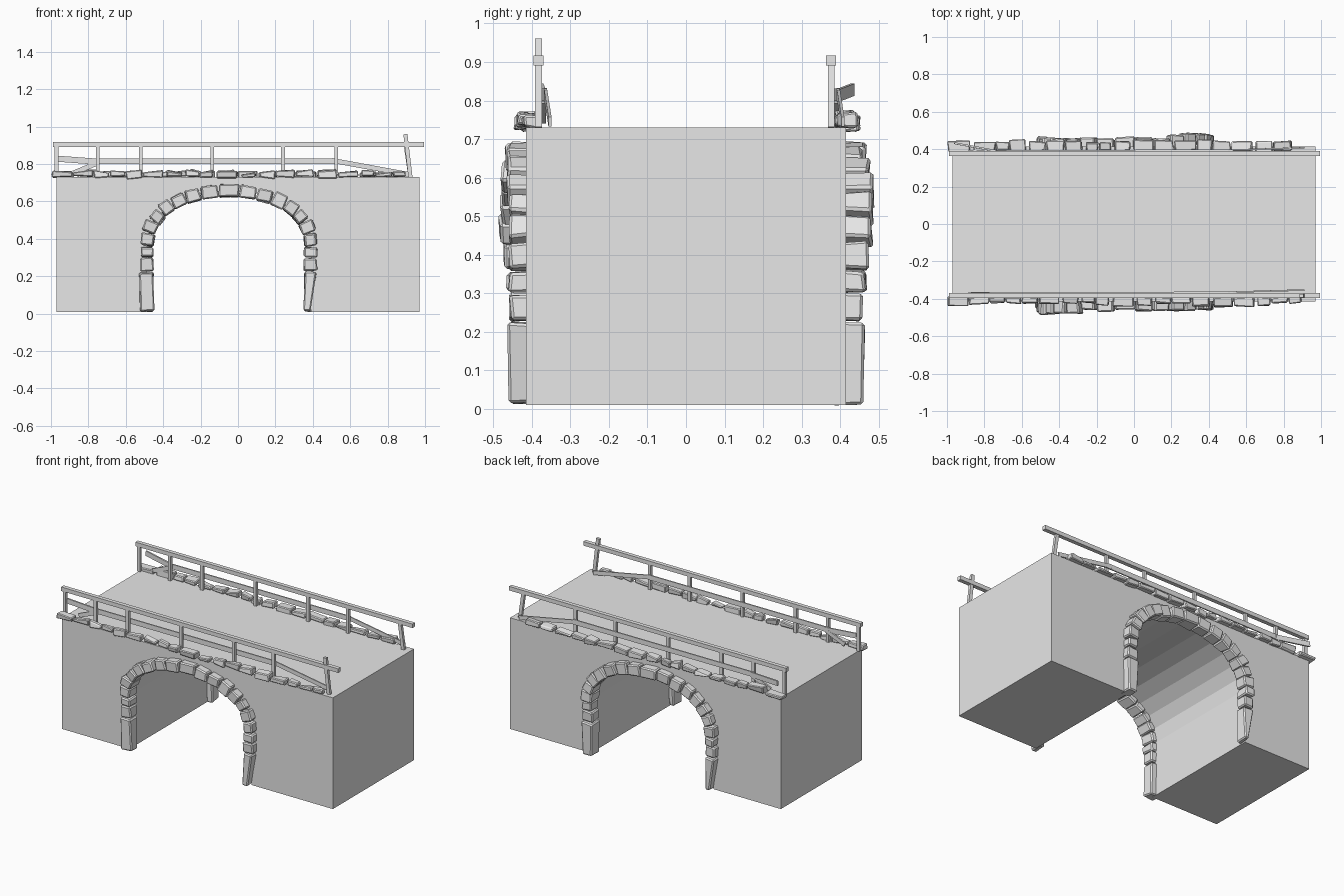
import bpy, bmesh, math, random
from mathutils import Vector, Matrix

random.seed(7)
if "Cube" in bpy.data.objects:
    bpy.data.objects.remove(bpy.data.objects["Cube"], do_unlink=True)

stone_grey = bpy.data.materials.new("plain grey")
stone_grey.use_nodes = True
stone_grey.diffuse_color = (0.8, 0.8, 0.8, 1)
stone_grey.node_tree.nodes["Principled BSDF"].inputs["Base Color"].default_value = (0.8, 0.8, 0.8, 1)

CX, RX, SPRING, RISE, BASE, DECK, HALF = -0.049, 0.438, 0.36, 0.297, 0.01, 0.73, 0.415


def finish(name, bm):
    bmesh.ops.recalc_face_normals(bm, faces=bm.faces[:])
    mesh = bpy.data.meshes.new(name)
    bm.to_mesh(mesh)
    bm.free()
    mesh.materials.append(stone_grey)
    obj = bpy.data.objects.new(name, mesh)
    bpy.context.collection.objects.link(obj)
    return obj


def prism(bm, outline, y0, y1, jitter=0.0, bevel=0.0):
    """Extrude an x-z outline along y, then roughen and chamfer it."""
    part = bmesh.new()
    face = part.faces.new([part.verts.new((x, y0, z)) for x, z in outline])
    ext = bmesh.ops.extrude_face_region(part, geom=[face])
    for v in ext["geom"]:
        if isinstance(v, bmesh.types.BMVert):
            v.co.y = y1
    for v in part.verts:
        v.co += Vector([random.uniform(-jitter, jitter) for _ in range(3)])
    bmesh.ops.recalc_face_normals(part, faces=part.faces[:])
    if bevel:
        bmesh.ops.bevel(part, geom=part.edges[:], offset=bevel, segments=1,
                        affect='EDGES', clamp_overlap=True)
    temp = bpy.data.meshes.new("temp")
    part.to_mesh(temp)
    part.free()
    bm.from_mesh(temp)
    bpy.data.meshes.remove(temp)


def bar(bm, a, b, width, height):
    """Rectangular beam between two points."""
    a, b = Vector(a), Vector(b)
    axis = (b - a).normalized()
    ref = Vector((0, 1, 0))
    up = axis.cross(ref).normalized()
    side = up.cross(axis)
    rot = Matrix((axis, side, up)).transposed().to_4x4()
    size = Matrix.Diagonal(((b - a).length, width, height, 1))
    bmesh.ops.create_cube(bm, size=1, matrix=Matrix.Translation((a + b) / 2) @ rot @ size)


def arch_point(t):
    """Point on the flattened arch, t runs 0 (left) to 1 (right)."""
    a = math.pi * (1 - t)
    c, s = math.cos(a), max(math.sin(a), 0)
    return Vector((CX + RX * math.copysign(abs(c) ** 0.91, c), SPRING + RISE * s ** 0.91))


# Bridge body with the tunnel through it
outline = [(-0.97, BASE), (-0.97, DECK), (0.97, DECK), (0.97, BASE), (CX + RX, BASE)]
outline += [tuple(arch_point(1 - i / 12)) for i in range(13)]
outline += [(CX - RX, BASE)]
bm = bmesh.new()
prism(bm, outline, -HALF, HALF)
finish("bridge_body", bm)


# Arch stones: legs, then the ring
def arch_stones(name):
    bm = bmesh.new()
    legs = [BASE, 0.225, 0.30]
    joints = [Vector((CX - RX, z)) for z in legs]
    joints += [arch_point(i / 15) for i in range(16)]
    joints += [Vector((CX + RX, z)) for z in reversed(legs)]
    last = len(joints) - 2
    for i, (a, b) in enumerate(zip(joints, joints[1:])):
        d = (b - a).normalized()
        n = Vector((-d.y, d.x))
        leg = i < 3 or i > last - 3
        half = (0.036 if leg else 0.033) * random.uniform(0.9, 1.1)
        gap = d * 0.003
        # the end away from the crown carries a little more outer width
        a_out, b_out = (half, half) if leg else (half * 1.12, half * 1.12)
        if i == last:
            b_out = -0.005
        quad = [a + gap - n * half, a + gap + n * a_out, b - gap + n * b_out, b - gap - n * half]
        bulge = 0.018 if 3 <= i <= 7 else 0.0
        depth = HALF + 0.045 + bulge + random.uniform(-0.006, 0.008)
        prism(bm, [tuple(p) for p in quad], -depth, -HALF + 0.035, 0.005, 0.007)
    return finish(name, bm)


arch_stones("front_arch_stones")
back = arch_stones("back_arch_stones")
# Turn the second ring half a circle about the tunnel centre
back.data.transform(Matrix.Translation((2 * CX, 0, 0)) @ Matrix.Rotation(math.pi, 4, 'Z'))

# Rough kerb stones along both deck edges
for name, side in (("front_kerb_stones", -1), ("back_kerb_stones", 1)):
    bm = bmesh.new()
    x = -0.995
    while x < 0.84:
        w = min(random.uniform(0.06, 0.12), 0.9 - x)
        low = DECK + random.uniform(-0.008, 0.006)
        high = 0.758 + random.uniform(-0.006, 0.012)
        tilt = random.uniform(-0.006, 0.006)
        quad = [(x, low), (x, high + tilt), (x + w, high - tilt), (x + w, low)]
        outer = 0.432 + random.uniform(-0.012, 0.012)
        if side > 0:
            outer += 0.012
        prism(bm, quad, side * outer, side * 0.39, 0.006, 0.005)
        x += w + random.choice((0.004, 0.006, 0.02))
    finish(name, bm)

# Railings
for label, y, lean_top in (("front", -0.383, 0.96), ("back", 0.377, 0.915)):
    bm = bmesh.new()
    bar(bm, (-0.99, y, 0.904), (0.995, y, 0.904), 0.026, 0.026)
    finish(label + "_top_rail", bm)

    bm = bmesh.new()
    for x in (-0.97, -0.75, -0.52, -0.137, 0.24, 0.525):
        bar(bm, (x, y, DECK), (x, y, 0.9), 0.018, 0.02)
    bar(bm, (0.922, y, DECK), (0.895, y, lean_top), 0.018, 0.022)
    finish(label + "_rail_posts", bm)

    # Loose planks: long middle board, sagging end, broken boards
    bm = bmesh.new()
    out = 0.055 if y > 0 else 0.008
    bar(bm, (-0.76, y + 0.013, 0.815), (0.53, y + 0.018, 0.815), 0.008, 0.032)
    bar(bm, (0.5, y + 0.018, 0.82), (0.91, y + 0.03, 0.745), 0.008, 0.026)
    bar(bm, (-0.96, y + out, 0.828), (-0.74, y + 0.014, 0.812), 0.01, 0.032)
    bar(bm, (-0.88, y + 0.014, 0.752), (-0.75, y + 0.014, 0.806), 0.01, 0.026)
    finish(label + "_lower_planks", bm)
